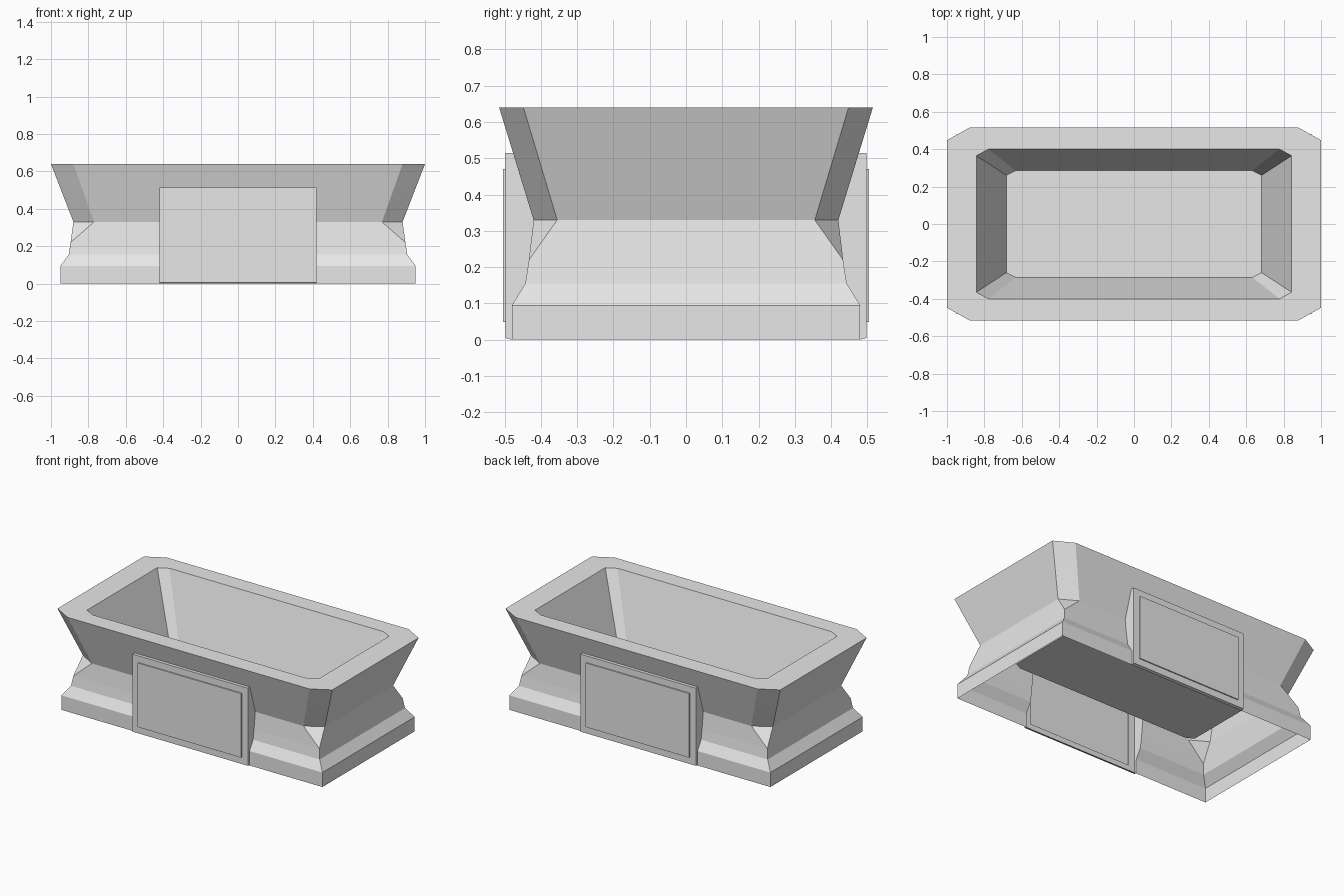
import bpy
import bmesh

cube = bpy.data.objects.get("Cube")
if cube:
    bpy.data.objects.remove(cube)

# Single stone colour
stone = bpy.data.materials.new("pale_grey_stone")
stone.use_nodes = True
GREY = (0.8, 0.8, 0.8, 1)
stone.diffuse_color = GREY
stone.node_tree.nodes["Principled BSDF"].inputs["Base Color"].default_value = GREY

# Stacked sections: height, half length, half width, corner cut along x and y
SECTIONS = [
    (0.0, 0.95, 0.48, 0, 0),             # plinth foot
    (0.095, 0.95, 0.48, 0, 0),           # plinth top
    (0.155, 0.905, 0.443, 0, 0),         # sloped moulding
    (0.22, 0.895, 0.433, 0, 0),          # start of corner cuts
    (0.33, 0.88, 0.42, 0.11, 0.065),     # waist
    (0.64, 1.0, 0.515, 0.12, 0.067),     # outer rim
    (0.64, 0.843, 0.40, 0.065, 0.035),   # inner rim
    (0.235, 0.682, 0.285, 0.05, 0.025),  # basin floor
]
PANEL_X, PANEL_TOP, PANEL_Y, PANEL_Z = 0.42, 0.515, 0.498, 0.005

bm = bmesh.new()


def ring(z, x, y, cx, cy):
    """Rectangle with cut corners, counter-clockwise."""
    pts = [(x, y - cy), (x - cx, y), (cx - x, y), (-x, y - cy),
           (-x, cy - y), (cx - x, -y), (x - cx, -y), (x, cy - y)]
    return [bm.verts.new((px, py, z)) for px, py in pts]


# Trough shell, open underneath, with the basin folded inside it
rings = [ring(*s) for s in SECTIONS]
for low, high in zip(rings, rings[1:]):
    for i in range(8):
        j = (i + 1) % 8
        bm.faces.new((low[i], low[j], high[j], high[i]))
bm.faces.new(rings[-1])
bmesh.ops.remove_doubles(bm, verts=bm.verts[:], dist=0.0001)

# Cut an opening behind each long-side panel
cuts = [((PANEL_X, 0, 0), (1, 0, 0)), ((-PANEL_X, 0, 0), (1, 0, 0)),
        ((0, 0, PANEL_TOP), (0, 0, 1))]
for co, no in cuts:
    bmesh.ops.bisect_plane(bm, geom=bm.verts[:] + bm.edges[:] + bm.faces[:],
                           dist=0.0001, plane_co=co, plane_no=no)
opening = []
for f in bm.faces:
    c = f.calc_center_median()
    if abs(c.x) < PANEL_X and c.z < PANEL_TOP and abs(c.y) > 0.4:
        opening.append(f)
bmesh.ops.delete(bm, geom=opening, context='FACES')

# Box panel with a raised plate on the front and the back
for side in (-1, 1):
    border = []
    for e in bm.edges:
        mid = (e.verts[0].co + e.verts[1].co) / 2
        if e.is_boundary and abs(mid.x) < PANEL_X + 0.001 and mid.y * side > 0.4:
            border.append(e)
    feet = sorted((v for v in {v for e in border for v in e.verts}
                   if v.co.z < 0.001), key=lambda v: v.co.x)
    grown = bmesh.ops.extrude_edge_only(bm, edges=border)["geom"]
    for v in grown:
        if isinstance(v, bmesh.types.BMVert):
            v.co.y = side * PANEL_Y
            v.co.z = max(v.co.z, PANEL_Z)

    def corner(sx, z):
        return bm.verts.new((sx * PANEL_X, side * PANEL_Y, z))

    front = bm.faces.new([corner(side, PANEL_Z), corner(-side, PANEL_Z),
                          corner(-side, PANEL_TOP), corner(side, PANEL_TOP)])
    front.normal_update()
    # Narrow lip under the panel
    bm.faces.new([feet[0], feet[1], corner(1, PANEL_Z), corner(-1, PANEL_Z)])
    # Border first, then the raised plate
    bmesh.ops.inset_individual(bm, faces=[front], thickness=0.062)
    bmesh.ops.inset_individual(bm, faces=[front], thickness=0.0004, depth=0.007)

bmesh.ops.remove_doubles(bm, verts=bm.verts[:], dist=0.0001)
bmesh.ops.recalc_face_normals(bm, faces=bm.faces[:])
mesh = bpy.data.meshes.new("stone_planter")
bm.to_mesh(mesh)
bm.free()
mesh.materials.append(stone)
planter = bpy.data.objects.new("stone_planter", mesh)
bpy.context.collection.objects.link(planter)
